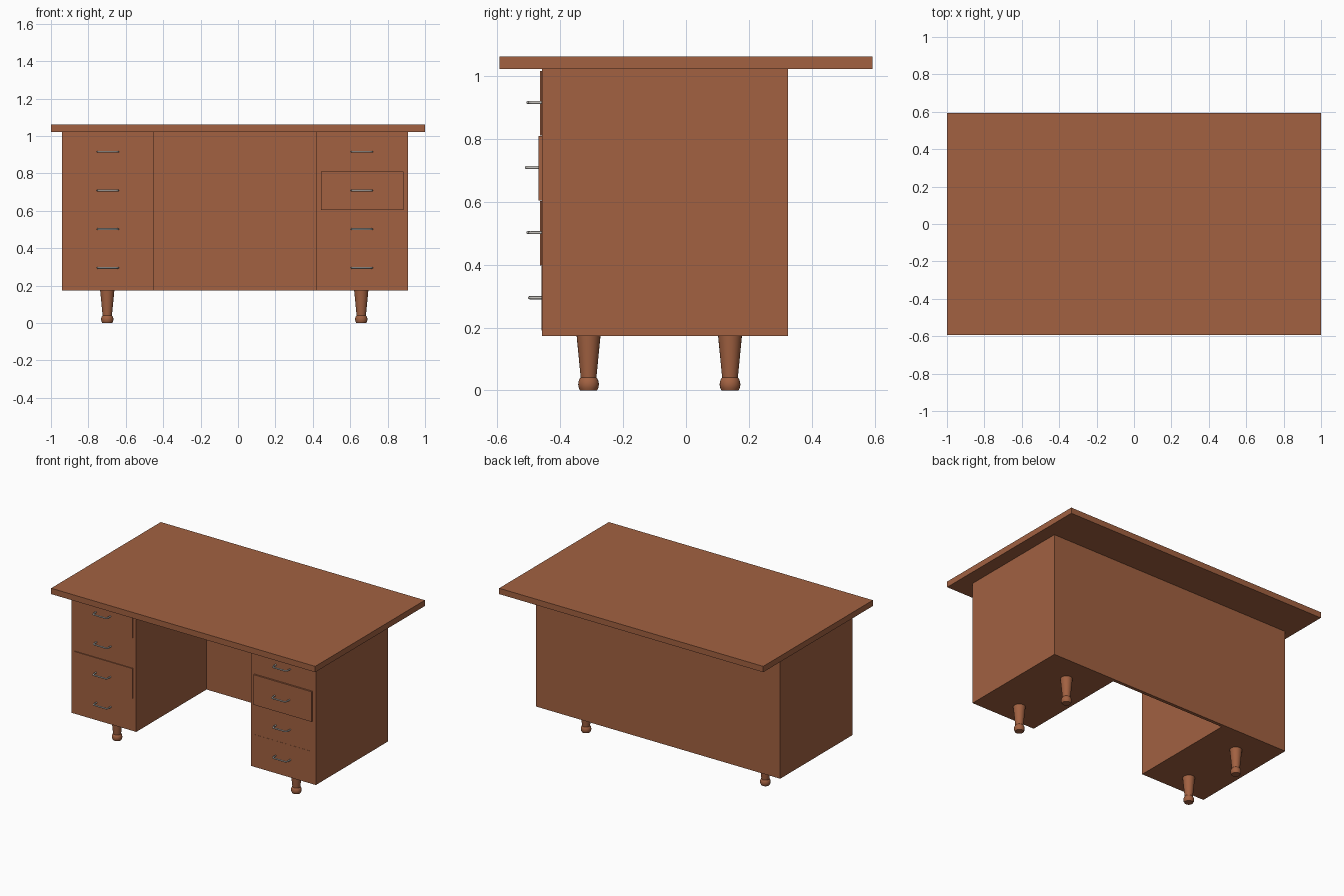
import bpy, bmesh, math
from mathutils import Matrix

if "Cube" in bpy.data.objects:
    bpy.data.objects.remove(bpy.data.objects["Cube"])


def material(name, rgb):
    m = bpy.data.materials.new(name)
    m.diffuse_color = (*rgb, 1)
    m.use_nodes = True
    m.node_tree.nodes["Principled BSDF"].inputs["Base Color"].default_value = m.diffuse_color
    return m


wood = material("wood", (0.36, 0.12, 0.053))
metal = material("metal", (0.55, 0.53, 0.5))


def finish(name, bm, mat, smooth=False):
    bmesh.ops.recalc_face_normals(bm, faces=bm.faces)
    me = bpy.data.meshes.new(name)
    bm.to_mesh(me)
    bm.free()
    me.materials.append(mat)
    ob = bpy.data.objects.new(name, me)
    bpy.context.collection.objects.link(ob)
    if smooth:
        bpy.ops.object.select_all(action='DESELECT')
        ob.select_set(True)
        bpy.context.view_layer.objects.active = ob
        bpy.ops.object.shade_smooth_by_angle(angle=math.radians(35))
    return ob


def box(name, x, y, z):
    """Axis-aligned box from (min, max) pairs."""
    bm = bmesh.new()
    size = [b - a for a, b in (x, y, z)]
    mid = [(a + b) / 2 for a, b in (x, y, z)]
    bmesh.ops.create_cube(bm, size=1, matrix=Matrix.Translation(mid) @ Matrix.Diagonal((*size, 1)))
    return finish(name, bm, wood)


def leg(name, x, y):
    """Turned leg: tapered shaft on a rounded foot."""
    profile = [(0, 0), (0.027, 0), (0.031, 0.008), (0.033, 0.018), (0.032, 0.028),
               (0.029, 0.036), (0.025, 0.041), (0.038, 0.174), (0, 0.174)]
    bm = bmesh.new()
    verts = [bm.verts.new((r, 0, z)) for r, z in profile]
    edges = [bm.edges.new(p) for p in zip(verts, verts[1:])]
    bmesh.ops.spin(bm, geom=verts + edges, cent=(0, 0, 0), axis=(0, 0, 1),
                   angle=math.tau, steps=24)
    bmesh.ops.remove_doubles(bm, verts=bm.verts, dist=1e-5)
    ob = finish(name, bm, wood, True)
    ob.location = (x, y, 0)


def handle(name, x, y, z):
    """Bent rod pull swept along a U-shaped path."""
    path = [(-0.055, 0.002), (-0.054, -0.028), (-0.05, -0.036), (-0.042, -0.039)]
    path += [(-px, py) for px, py in reversed(path)]
    cu = bpy.data.curves.new(name, 'CURVE')
    cu.dimensions = '3D'
    cu.bevel_depth = 0.005
    cu.bevel_resolution = 2
    sp = cu.splines.new('POLY')
    sp.points.add(len(path) - 1)
    for p, (px, py) in zip(sp.points, path):
        p.co = (px, py, 0, 1)
    cu.materials.append(metal)
    ob = bpy.data.objects.new(name, cu)
    ob.location = (x, y, z)
    bpy.context.collection.objects.link(ob)


# Table top and back (modesty) panel
FRONT, BACK, BOTTOM, UNDER = -0.458, 0.324, 0.174, 1.022
box("table_top", (-1, 1), (-0.593, 0.593), (UNDER, 1.062))
box("back_panel", (-0.452, 0.422), (BACK - 0.022, BACK), (BOTTOM, UNDER))

# Pedestals with four drawers each; some drawers stand slightly proud
pedestals = {
    "left": ((-0.94, -0.45), -0.699, (0.006, 0.001, 0.006, 0.001)),
    "right": ((0.42, 0.91), 0.659, (0.001, 0.011, 0.001, 0.001)),
}
for side, ((x0, x1), cx, proud) in pedestals.items():
    box(f"{side}_pedestal", (x0, x1), (FRONT, BACK), (BOTTOM, UNDER))
    for i, out in enumerate(proud):
        top = 1.017 - 0.207 * i
        box(f"{side}_drawer_front_{i + 1}", (x0 + 0.025, x1 - 0.025),
            (FRONT - out, FRONT + 0.01), (max(top - 0.206, BOTTOM + 0.005), top))
        handle(f"{side}_drawer_handle_{i + 1}", cx + 0.003, FRONT - out, 0.916 - 0.207 * i)
    leg(f"{side}_front_leg", cx, -0.31)
    leg(f"{side}_back_leg", cx, 0.14)
